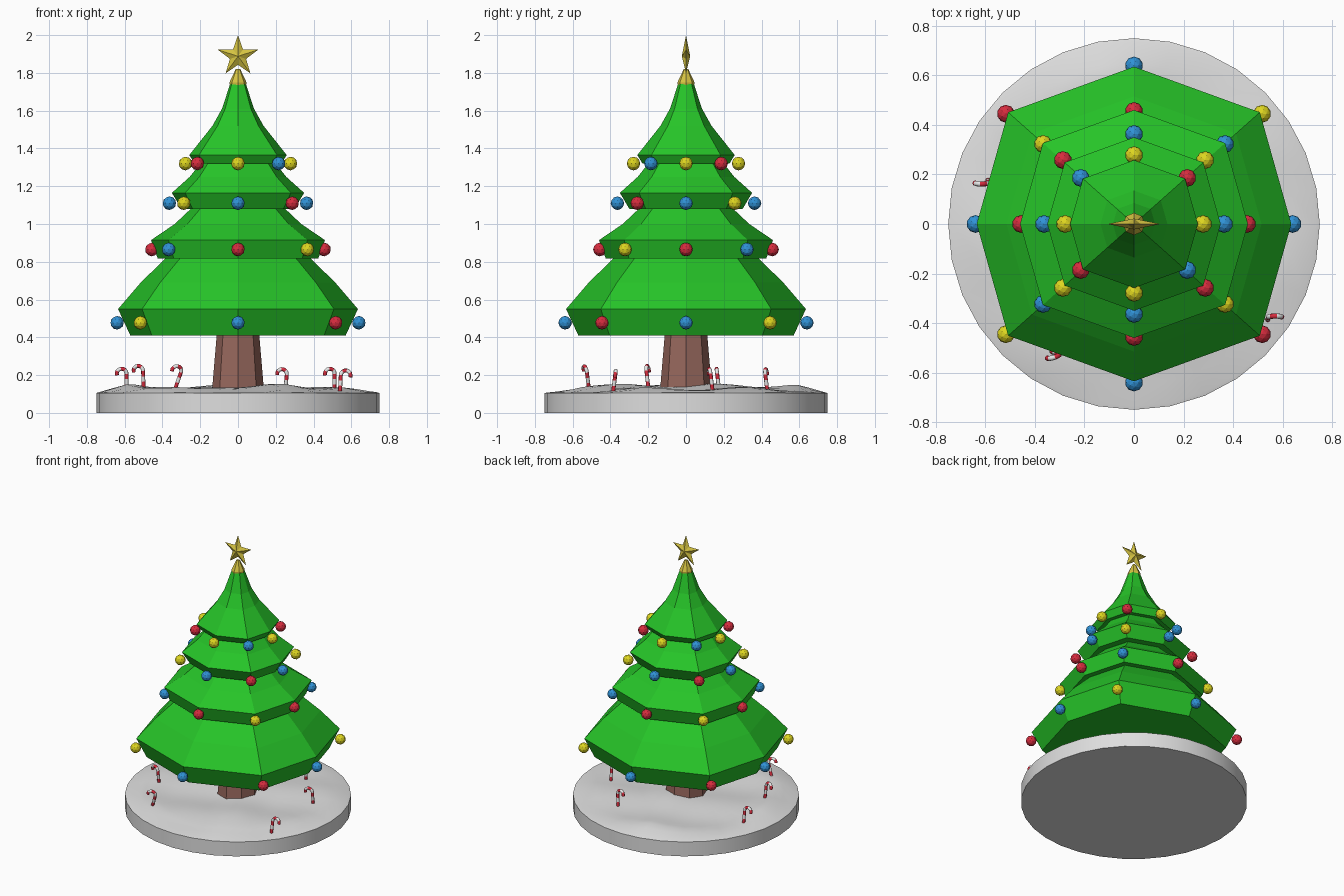
import bpy, bmesh, math
from mathutils import Vector, Matrix

if "Cube" in bpy.data.objects:
    bpy.data.objects.remove(bpy.data.objects["Cube"])

def srgb(r, g, b):
    f = lambda c: c / 12.92 if c <= 0.04045 else ((c + 0.055) / 1.055) ** 2.4
    return (f(r / 255), f(g / 255), f(b / 255), 1)

def mat(name, *rgb):
    m = bpy.data.materials.new(name)
    m.diffuse_color = srgb(*rgb)
    m.use_nodes = True
    m.node_tree.nodes["Principled BSDF"].inputs["Base Color"].default_value = m.diffuse_color
    return m

GREEN = mat("leaf green", 38, 196, 40)
BROWN = mat("bark brown", 150, 103, 92)
SNOW = mat("snow", 222, 222, 222)
GOLD = mat("gold", 214, 196, 66)
RED = mat("red", 214, 44, 62)
BLUE = mat("blue", 48, 146, 214)
YELLOW = mat("yellow", 222, 214, 32)
WHITE = mat("candy white", 238, 238, 238)

def make(name, bm, *mats):
    bmesh.ops.recalc_face_normals(bm, faces=bm.faces)
    me = bpy.data.meshes.new(name)
    bm.to_mesh(me)
    bm.free()
    for m in mats:
        me.materials.append(m)
    ob = bpy.data.objects.new(name, me)
    bpy.context.collection.objects.link(ob)
    return ob

def loft(bm, rings, caps=True):
    """Bridge successive rings of points; returns faces per band."""
    vs = [[bm.verts.new(p) for p in r] for r in rings]
    n, bands = len(vs[0]), []
    for a, b in zip(vs, vs[1:]):
        bands.append([bm.faces.new((a[i], a[(i + 1) % n], b[(i + 1) % n], b[i])) for i in range(n)])
    if caps:
        bm.faces.new(vs[0][::-1])
        bm.faces.new(vs[-1])
    return bands

def circle(r, z, n=8):
    return [(r * math.cos(2 * math.pi * i / n), r * math.sin(2 * math.pi * i / n), z) for i in range(n)]

def octagon(r, z, kx=0.80, ky=0.71):
    """Slightly wide octagon, matching the uneven branches."""
    d = [(1, 0), (kx, ky), (0, 1), (-kx, ky), (-1, 0), (-kx, -ky), (0, -1), (kx, -ky)]
    return [(r * x, r * y, z) for x, y in d]

# foliage: four flared tiers as one profile
profile = [(.57, .41), (.635, .55), (.515, .69), (.385, .817),
           (.425, .817), (.46, .915), (.335, 1.0), (.25, 1.08),
           (.30, 1.08), (.35, 1.165), (.255, 1.25), (.20, 1.32),
           (.23, 1.32), (.258, 1.365), (.135, 1.52), (.085, 1.61), (.042, 1.74)]
bm = bmesh.new()
loft(bm, [octagon(r, z) for r, z in profile])
make("foliage", bm, GREEN)

# trunk
bm = bmesh.new()
loft(bm, [circle(.14, .09), circle(.112, .42)])
make("trunk", bm, BROWN)

# snowy round base with gentle drifts
def snow_z(x, y):
    r = math.hypot(x, y)
    fade = min(1, (0.75 - r) / 0.16)
    bump = .024 + .010 * math.sin(9 * x + 3 * y + 1) + .009 * math.sin(11 * y - 4 * x) + .005 * math.sin(17 * x + 6 * y)
    return .107 + fade * bump
bm = bmesh.new()
rings = [circle(.75, 0, 32), circle(.75, .105, 32)]
for k in range(1, 15):
    r = .75 - .05 * k if k > 1 else .735
    rings.append([(x, y, snow_z(x, y)) for x, y, _ in circle(r, 0, 32)])
loft(bm, rings)
base = make("snow_base", bm, SNOW)
bpy.context.view_layer.objects.active = base
base.select_set(True)
bpy.ops.object.shade_smooth_by_angle(angle=math.radians(40))
base.select_set(False)

# ornaments: axis radius, diagonal x and y, height, colours from east anticlockwise
R, B, Y = RED, BLUE, YELLOW
tiers = [(.64, .517, .445, .477, (B, Y, B, R, B, Y, B, R)),
         (.456, .367, .323, .865, (R, B, R, Y, R, B, R, Y)),
         (.363, .287, .258, 1.11, (B, Y, B, R, B, Y, B, R)),
         (.278, .215, .186, 1.32, (Y, R, Y, B, Y, R, Y, B))]
for t, (r, dx, dy, z, cols) in enumerate(tiers):
    for i, p in enumerate(octagon(1, z, dx / r, dy / r)):
        bm = bmesh.new()
        bmesh.ops.create_icosphere(bm, subdivisions=2, radius=.036,
                                   matrix=Matrix.Translation((p[0] * r, p[1] * r, z)))
        make(f"ornament_{t + 1}_{i + 1}", bm, cols[i])

# star holder
bm = bmesh.new()
loft(bm, [circle(.042, 1.725), circle(.045, 1.75), circle(.012, 1.82)])
make("star_holder", bm, GOLD)

# star: ten-point outline rising to a ridge front and back
bm = bmesh.new()
rim = []
for i in range(10):
    a, r = math.pi / 2 + i * math.pi / 5, (.045 if i % 2 else .112)
    rim.append(bm.verts.new((r * math.cos(a), 0, 1.888 + r * math.sin(a))))
for s in (-1, 1):
    c = bm.verts.new((0, s * .022, 1.888))
    for i in range(10):
        bm.faces.new((rim[i], rim[(i + 1) % 10], c))
make("star", bm, GOLD)

# candy canes: stem and hook tube with alternating stripes
def candy_cane(name, x, y, yaw, lean):
    h, hr, tr, n = .085, .026, .0105, 8
    path = [(0, -.03 + (h + .03) * i / 8) for i in range(9)]
    path += [(hr - hr * math.cos(a), h + hr * math.sin(a)) for a in (math.pi * 1.1 * i / 8 for i in range(1, 9))]
    rings = []
    for i, p in enumerate(path):
        q0, q1 = path[max(i - 1, 0)], path[min(i + 1, len(path) - 1)]
        t = Vector((q1[0] - q0[0], 0, q1[1] - q0[1])).normalized()
        side = Vector((t.z, 0, -t.x))
        rings.append([Vector((p[0], 0, p[1])) + tr * (math.cos(a) * side + Vector((0, math.sin(a), 0)))
                      for a in (2 * math.pi * k / n for k in range(n))])
    bm = bmesh.new()
    for i, band in enumerate(loft(bm, rings)):
        for f in band:
            f.material_index = (i // 2 + 1) % 2
            f.smooth = True
    ob = make(name, bm, RED, WHITE)
    ob.matrix_world = (Matrix.Translation((x, y, snow_z(x, y)))
                       @ Matrix.Rotation(lean, 4, 'Y') @ Matrix.Rotation(math.radians(yaw), 4, 'Z')
                       @ Matrix.Rotation(-.12, 4, 'X'))

canes = [(-.59, .175, 180, 0), (-.50, -.2, 165, 0), (-.33, -.515, 200, .3),
         (.25, .43, 170, .12), (.51, .14, 190, 0), (.54, -.385, 0, .05)]
for i, c in enumerate(canes):
    candy_cane(f"candy_cane_{i + 1}", *c)
